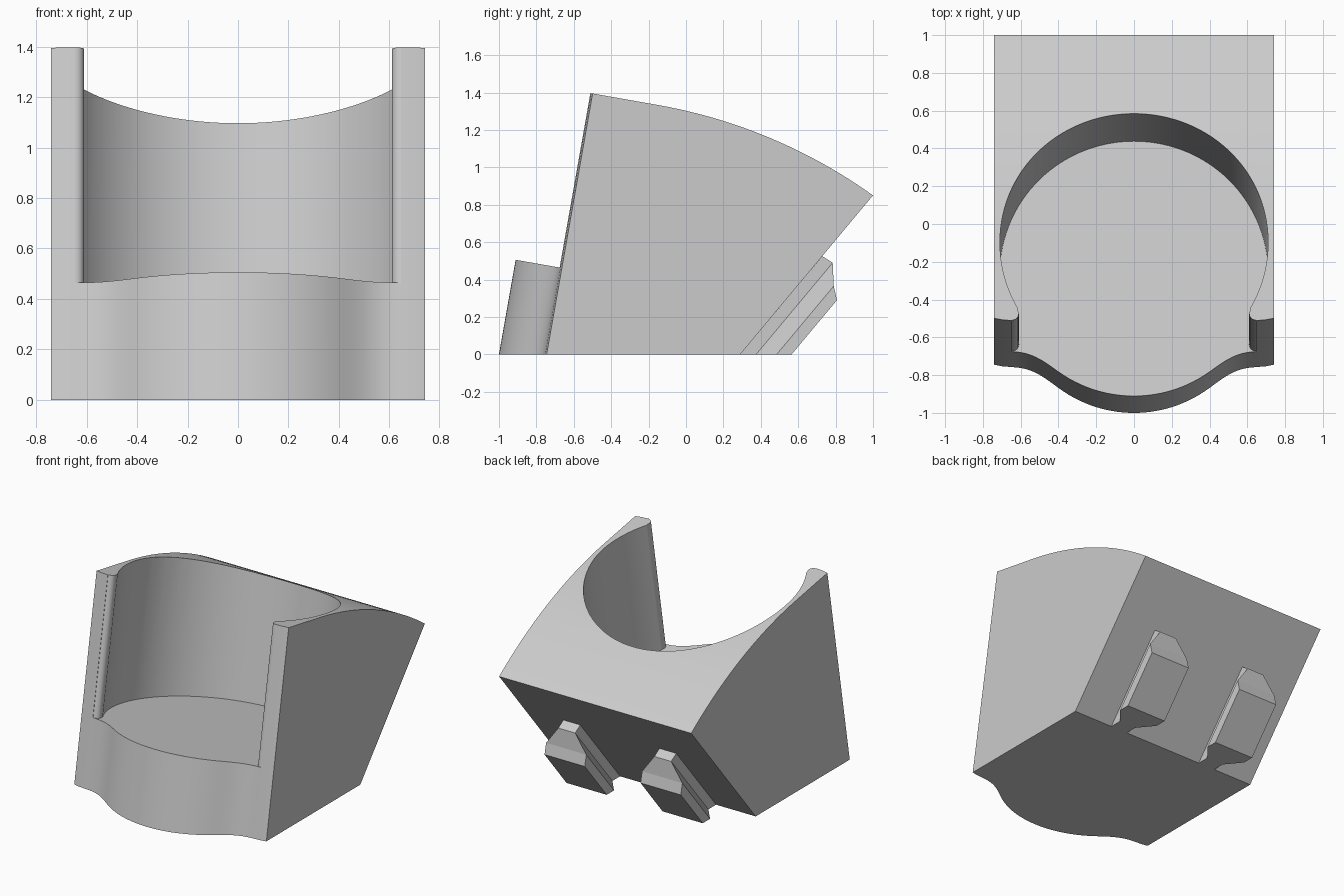
import bpy, bmesh
from math import sin, cos, pi, radians, sqrt, tan
from mathutils import Vector
from mathutils.geometry import interpolate_bezier

if "Cube" in bpy.data.objects:
    bpy.data.objects.remove(bpy.data.objects["Cube"], do_unlink=True)

LEAN = tan(radians(10))   # backward lean of the front and pocket
BACK = 0.71 / 0.85        # lean of the back face
HALF = 0.74               # half width of the body

grey = bpy.data.materials.new("light_grey")
grey.use_nodes = True
grey.diffuse_color = (0.6, 0.6, 0.6, 1)
grey.node_tree.nodes["Principled BSDF"].inputs["Base Color"].default_value = (0.6, 0.6, 0.6, 1)


def loft(name, rings):
    """Closed solid skinned through equal-length rings of points."""
    bm = bmesh.new()
    loops = [[bm.verts.new(p) for p in ring] for ring in rings]
    n = len(loops[0])
    for a, b in zip(loops, loops[1:]):
        for i in range(n):
            j = (i + 1) % n
            bm.faces.new((a[i], a[j], b[j], b[i]))
    bm.faces.new(loops[0][::-1])
    bm.faces.new(loops[-1])
    bmesh.ops.recalc_face_normals(bm, faces=bm.faces)
    mesh = bpy.data.meshes.new(name)
    bm.to_mesh(mesh)
    bm.free()
    mesh.materials.append(grey)
    obj = bpy.data.objects.new(name, mesh)
    bpy.context.collection.objects.link(obj)
    return obj


def leaning_prism(name, outline, bottom, top):
    """Plan outline (at ground level) swept up along the lean."""
    def ring(height):
        return [(x, y + LEAN * height(y), height(y)) for x, y in outline]
    return loft(name, [ring(bottom), ring(lambda y: top)])


def mirrored(half):
    """Half outline from the right edge to the centre line, plus its mirror."""
    return half + [(-x, y) for x, y in reversed(half) if x > 1e-6]


def cut(target, cutter, operation):
    cutter.hide_render = True
    mod = target.modifiers.new(operation.lower(), "BOOLEAN")
    mod.operation, mod.solver, mod.object = operation, "EXACT", cutter
    bpy.context.view_layer.objects.active = target
    bpy.ops.object.modifier_apply(modifier=mod.name)
    bpy.data.objects.remove(cutter, do_unlink=True)


# Plan of the body: straight sides and back, front bulging through an S-curve
curve = interpolate_bezier(Vector((0.64, -0.758)), Vector((0.54, -0.762)),
                           Vector((0.48, -0.808)), Vector((0.40, -0.868)), 14)
front = [(HALF, -0.745), (0.70, -0.753)] + [(p.x, p.y) for p in curve]
for i in range(13, -1, -1):
    x = 0.4 * i / 14
    front.append((x, -0.33 - sqrt(0.67 ** 2 - x * x)))
body = leaning_prism("body", mirrored([(HALF, 1.5)] + front), lambda y: -0.2, 2)

# Side profile: sloped back, domed top running straight towards the front
side = [(-1.4, 0), (0.29, 0)]
radius, steps = 2.815, 24
for i in range(steps + 1):
    a = radians(35.6 - 25.6 * i / steps)
    side.append((-0.639 + radius * sin(a), -1.439 + radius * cos(a)))
side.append((-1.4, 1.333 + LEAN * 1.25))
cut(body, loft("side_profile", [[(x, y, z) for y, z in side] for x in (-1, 1)]), "INTERSECT")

# Round pocket, open at the front between two rounded posts
pocket = [(0.645, -1.5)]
for i in range(9):
    a = radians(270 - 15 * i)
    pocket.append((0.645 + 0.035 * cos(a), -0.72 + 0.035 * sin(a)))
for i in range(41):
    a = radians(-30 + 3 * i)
    pocket.append((0.71 * cos(a), -0.33 + 0.721 * sin(a)))
pocket_cutter = leaning_prism("pocket_cutter", mirrored(pocket),
                              lambda y: (0.345 - LEAN * y) / (1 + LEAN ** 2), 2)
cut(body, pocket_cutter, "DIFFERENCE")

# Two T-shaped hooks on the back: (distance out, top height, half width)
layers = [(0.29, 0.525, 0.065), (0.375, 0.49, 0.065), (0.485, 0.365, 0.155), (0.565, 0.29, 0.155)]
for label, cx in (("left", 0.37), ("right", -0.37)):
    rings = []
    for y, top, w in layers:
        rings.append([(cx - w, y, 0), (cx + w, y, 0),
                      (cx + w, y + BACK * top, top), (cx - w, y + BACK * top, top)])
    loft(label + "_hook", rings)

# Smooth curved walls, crisp edges
bpy.ops.object.select_all(action="DESELECT")
body.select_set(True)
bpy.context.view_layer.objects.active = body
bpy.ops.object.shade_smooth_by_angle(angle=radians(22))
